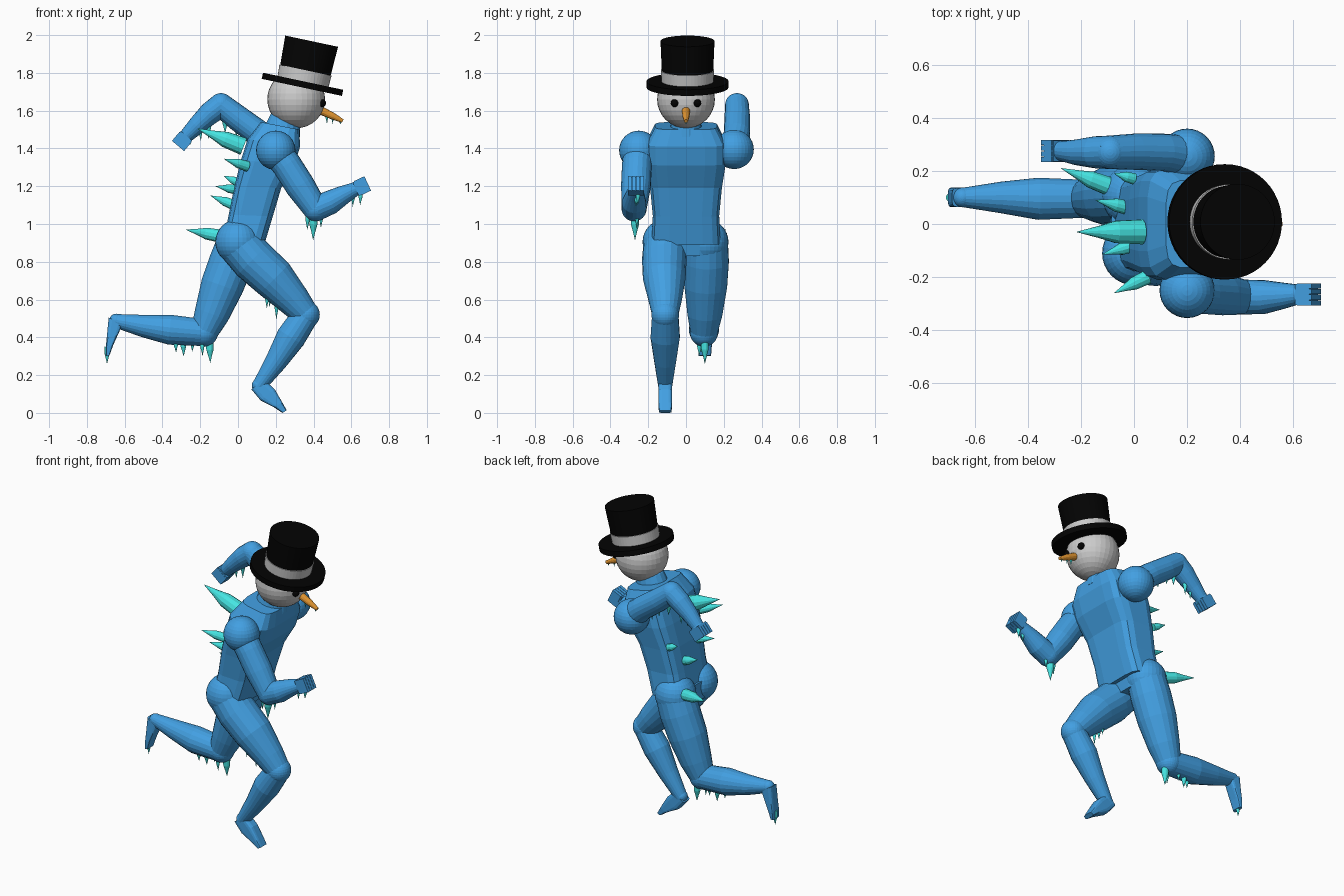
import bpy, bmesh, math, random
from mathutils import Vector, Matrix

random.seed(4)


def material(name, rgb):
    m = bpy.data.materials.new(name)
    m.diffuse_color = (*rgb, 1)
    return m


BLUE = material("blue", (0.055, 0.35, 0.76))
ICE = material("ice", (0.06, 0.78, 0.76))
BLACK = material("black", (0.001, 0.001, 0.001))
ORANGE = material("orange", (0.75, 0.30, 0.03))


def finish(name, bm, mat=None, smooth=False):
    bmesh.ops.recalc_face_normals(bm, faces=bm.faces)
    me = bpy.data.meshes.new(name)
    bm.to_mesh(me)
    bm.free()
    for p in me.polygons:
        p.use_smooth = smooth
    if mat:
        me.materials.append(mat)
    ob = bpy.data.objects.new(name, me)
    bpy.context.collection.objects.link(ob)
    return ob


def skin(name, rings, mat):
    """Bridge equal rings of points and cap the ends."""
    bm = bmesh.new()
    loops = [[bm.verts.new(p) for p in r] for r in rings]
    n = len(loops[0])
    for a, b in zip(loops, loops[1:]):
        for i in range(n):
            j = (i + 1) % n
            bm.faces.new((a[i], a[j], b[j], b[i]))
    bm.faces.new(loops[0][::-1])
    bm.faces.new(loops[-1])
    return finish(name, bm, mat)


def slab(name, sections, mat, y=0, n=16, power=0.45):
    """Loft of rounded boxes; section = back point (x, z), front point (x, z), half width."""
    rings = []
    for back, front, hw in sections:
        b, f = Vector((back[0], y, back[1])), Vector((front[0], y, front[1]))
        ring = []
        for i in range(n):
            t = 2 * math.pi * (i + 0.5) / n
            c, s = math.cos(t), math.sin(t)
            c, s = math.copysign(abs(c) ** power, c), math.copysign(abs(s) ** power, s)
            ring.append((b + f) / 2 + (f - b) / 2 * c + Vector((0, hw * s, 0)))
        rings.append(ring)
    return skin(name, rings, mat)


def tube(name, path, mat, n=20):
    """Round limb through (x, y, z, radius) points."""
    pts = [Vector(p[:3]) for p in path]
    rings = []
    for i, p in enumerate(pts):
        d = (pts[min(i + 1, len(pts) - 1)] - pts[max(i - 1, 0)]).normalized()
        u = d.orthogonal().normalized()
        v = d.cross(u)
        r = path[i][3]
        rings.append([p + r * (u * math.cos(2 * math.pi * k / n) + v * math.sin(2 * math.pi * k / n))
                      for k in range(n)])
    return skin(name, rings, mat)


def ball(name, c, r, mat=None, seg=32, rings=16):
    bm = bmesh.new()
    bmesh.ops.create_uvsphere(bm, u_segments=seg, v_segments=rings, radius=r,
                              matrix=Matrix.Translation(c))
    return finish(name, bm, mat)


def spike(name, base, tip, r, mat=ICE):
    b, t = Vector(base), Vector(tip)
    path = [(*b.lerp(t, f), r * k) for f, k in ((0, 1), (0.4, 0.9), (0.65, 0.5), (1, 0.02))]
    return tube(name, path, mat, 12)


# torso and neck
slab("torso", [((-0.08, 0.905), (0.14, 0.89), 0.185), ((-0.05, 1.05), (0.185, 1.04), 0.177),
               ((-0.02, 1.20), (0.23, 1.19), 0.192), ((0.015, 1.34), (0.30, 1.31), 0.212),
               ((0.05, 1.45), (0.33, 1.41), 0.212), ((0.12, 1.54), (0.325, 1.50), 0.165)], BLUE)
slab("pelvis", [((-0.09, 0.84), (0.10, 0.83), 0.14), ((-0.085, 0.95), (0.125, 0.93), 0.178)], BLUE)
slab("neck", [((0.13, 1.50), (0.33, 1.46), 0.09), ((0.17, 1.58), (0.33, 1.53), 0.075),
              ((0.21, 1.62), (0.36, 1.59), 0.06)], BLUE, power=1)

# joints
for name, c, r in (("shoulder_right", (0.20, -0.25, 1.39), 0.104),
                   ("shoulder_left", (0.20, 0.255, 1.395), 0.104),
                   ("hip_right", (0, -0.11, 0.905), 0.12), ("hip_left", (0, 0.105, 0.905), 0.12),
                   ("elbow_right", (0.41, -0.275, 1.08), 0.066),
                   ("elbow_left", (-0.09, 0.27, 1.63), 0.063),
                   ("wrist_right", (0.62, -0.265, 1.185), 0.038),
                   ("wrist_left", (-0.275, 0.275, 1.465), 0.038),
                   ("knee_right", (0.36, -0.11, 0.52), 0.073),
                   ("knee_left", (-0.18, 0.095, 0.425), 0.074),
                   ("ankle_right", (0.11, -0.11, 0.145), 0.037),
                   ("ankle_left", (-0.645, 0.10, 0.488), 0.037)):
    ball(name, c, r, BLUE)

# limbs
tube("upper_arm_right", [(0.20, -0.25, 1.39, 0.08), (0.26, -0.26, 1.31, 0.079),
                         (0.33, -0.265, 1.20, 0.079), (0.41, -0.275, 1.08, 0.066)], BLUE)
tube("forearm_right", [(0.41, -0.275, 1.08, 0.066), (0.49, -0.275, 1.115, 0.064),
                       (0.56, -0.27, 1.155, 0.050), (0.62, -0.265, 1.185, 0.037)], BLUE)
tube("upper_arm_left", [(0.20, 0.255, 1.40, 0.078), (0.11, 0.27, 1.48, 0.070),
                        (0.0, 0.272, 1.56, 0.068), (-0.09, 0.27, 1.63, 0.063)], BLUE)
tube("forearm_left", [(-0.09, 0.27, 1.63, 0.063), (-0.15, 0.27, 1.585, 0.060),
                      (-0.22, 0.27, 1.52, 0.048), (-0.28, 0.275, 1.46, 0.036)], BLUE)
tube("thigh_right", [(0, -0.11, 0.90, 0.115), (0.08, -0.115, 0.81, 0.118),
                     (0.19, -0.115, 0.71, 0.113), (0.30, -0.11, 0.59, 0.087),
                     (0.36, -0.11, 0.52, 0.070)], BLUE)
tube("shin_right", [(0.36, -0.11, 0.52, 0.070), (0.28, -0.11, 0.40, 0.078),
                    (0.20, -0.11, 0.27, 0.058), (0.11, -0.11, 0.14, 0.037)], BLUE)
tube("thigh_left", [(0, 0.11, 0.90, 0.113), (-0.035, 0.11, 0.80, 0.118),
                    (-0.085, 0.105, 0.67, 0.114), (-0.14, 0.10, 0.52, 0.093),
                    (-0.18, 0.095, 0.425, 0.072)], BLUE)
tube("shin_left", [(-0.18, 0.095, 0.425, 0.072), (-0.36, 0.095, 0.44, 0.080),
                   (-0.50, 0.10, 0.46, 0.060), (-0.65, 0.10, 0.488, 0.036)], BLUE)

# feet
slab("foot_right", [((0.07, 0.125), (0.14, 0.175), 0.036), ((0.12, 0.065), (0.195, 0.125), 0.037),
                    ((0.19, 0.03), (0.235, 0.055), 0.037), ((0.235, 0.0), (0.258, 0.014), 0.033)],
     BLUE, -0.11)
slab("foot_left", [((-0.685, 0.505), (-0.61, 0.47), 0.036), ((-0.695, 0.40), (-0.635, 0.415), 0.037),
                   ((-0.70, 0.35), (-0.66, 0.36), 0.037), ((-0.70, 0.30), (-0.68, 0.305), 0.033)],
     BLUE, 0.10)

# fists: a palm with four curled fingers
for side, c, ang in (("right", Vector((0.655, -0.265, 1.20)), -25),
                     ("left", Vector((-0.295, 0.275, 1.44)), 130)):
    turn = Matrix.Translation(c) @ Matrix.Rotation(math.radians(ang), 4, 'Y')
    bm = bmesh.new()
    parts = [((-0.006, 0, 0), (0.058, 0.08, 0.078))]
    parts += [((0.004, -0.032 + 0.0213 * k, 0), (0.062, 0.019, 0.084)) for k in range(4)]
    for pos, size in parts:
        bmesh.ops.create_cube(bm, size=1, matrix=turn @ Matrix.Translation(pos)
                              @ Matrix.Diagonal((*size, 1)))
    finish("fist_" + side, bm, BLUE)

# head, eyes, nose
ball("head", (0.308, 0, 1.66), 0.153)
for y in (-0.06, 0.06):
    ball("eye", (0.445, y, 1.64), 0.021, BLACK, 16, 8)
tube("nose", [(0.43, 0, 1.605, 0.023), (0.50, 0, 1.572, 0.019), (0.555, 0, 1.545, 0.010)], ORANGE, 12)

# hat, tilted forward
tilt = Matrix.Translation((0.341, 0.008, 1.738)) @ Matrix.Rotation(math.radians(12), 4, 'Y')
for name, z0, z1, r0, r1, mat in (("hat_brim", -0.015, 0.018, 0.217, 0.217, BLACK),
                                  ("hat_crown", 0, 0.235, 0.133, 0.143, BLACK),
                                  ("hat_band", 0.018, 0.078, 0.138, 0.141, None)):
    bm = bmesh.new()
    bmesh.ops.create_cone(bm, cap_ends=True, segments=48, radius1=r0, radius2=r1, depth=z1 - z0,
                          matrix=tilt @ Matrix.Translation((0, 0, (z0 + z1) / 2)))
    finish(name, bm, mat)

# large ice spikes on the back
for base, tip, r in (((0.03, -0.03, 1.41), (-0.215, -0.03, 1.505), 0.048),
                     ((0.05, -0.20, 1.305), (-0.075, -0.26, 1.345), 0.028),
                     ((0.0, -0.08, 1.18), (-0.12, -0.115, 1.20), 0.026),
                     ((-0.02, 0.06, 1.10), (-0.145, 0.09, 1.15), 0.028),
                     ((-0.09, 0.14, 0.935), (-0.275, 0.21, 0.97), 0.036),
                     ((0.0, 0.17, 1.22), (-0.075, 0.19, 1.255), 0.022)):
    spike("back_spike", base, tip, r)

# icicles hanging below limbs and nose: x, y, top z, tip z, radius
for x, y, z0, z1, r in ((0.40, -0.27, 1.05, 0.915, 0.024), (0.37, -0.28, 1.06, 0.97, 0.014),
                        (0.44, -0.26, 1.06, 0.98, 0.012), (0.61, -0.265, 1.17, 1.09, 0.011),
                        (0.65, -0.255, 1.17, 1.10, 0.012), (-0.155, 0.27, 1.56, 1.45, 0.016),
                        (-0.20, 0.265, 1.52, 1.44, 0.012), (-0.07, 0.27, 1.57, 1.48, 0.016),
                        (-0.01, 0.28, 1.53, 1.46, 0.013), (0.05, 0.27, 1.50, 1.42, 0.013),
                        (-0.25, 0.27, 1.49, 1.42, 0.010), (0.205, -0.11, 0.62, 0.495, 0.015),
                        (0.155, -0.13, 0.66, 0.555, 0.016), (0.17, -0.08, 0.64, 0.56, 0.012),
                        (-0.03, -0.12, 0.82, 0.755, 0.012), (-0.15, 0.10, 0.38, 0.265, 0.022),
                        (-0.19, 0.07, 0.38, 0.30, 0.012), (-0.29, 0.10, 0.38, 0.30, 0.016),
                        (-0.33, 0.08, 0.38, 0.32, 0.012), (-0.24, 0.11, 0.38, 0.325, 0.011),
                        (-0.692, 0.10, 0.35, 0.26, 0.016), (0.47, 0, 1.58, 1.53, 0.007),
                        (0.50, 0, 1.57, 1.53, 0.006), (0.54, 0, 1.555, 1.525, 0.006)):
    spike("icicle", (x, y, z0), (x + random.uniform(-0.004, 0.004), y, z1), r)
